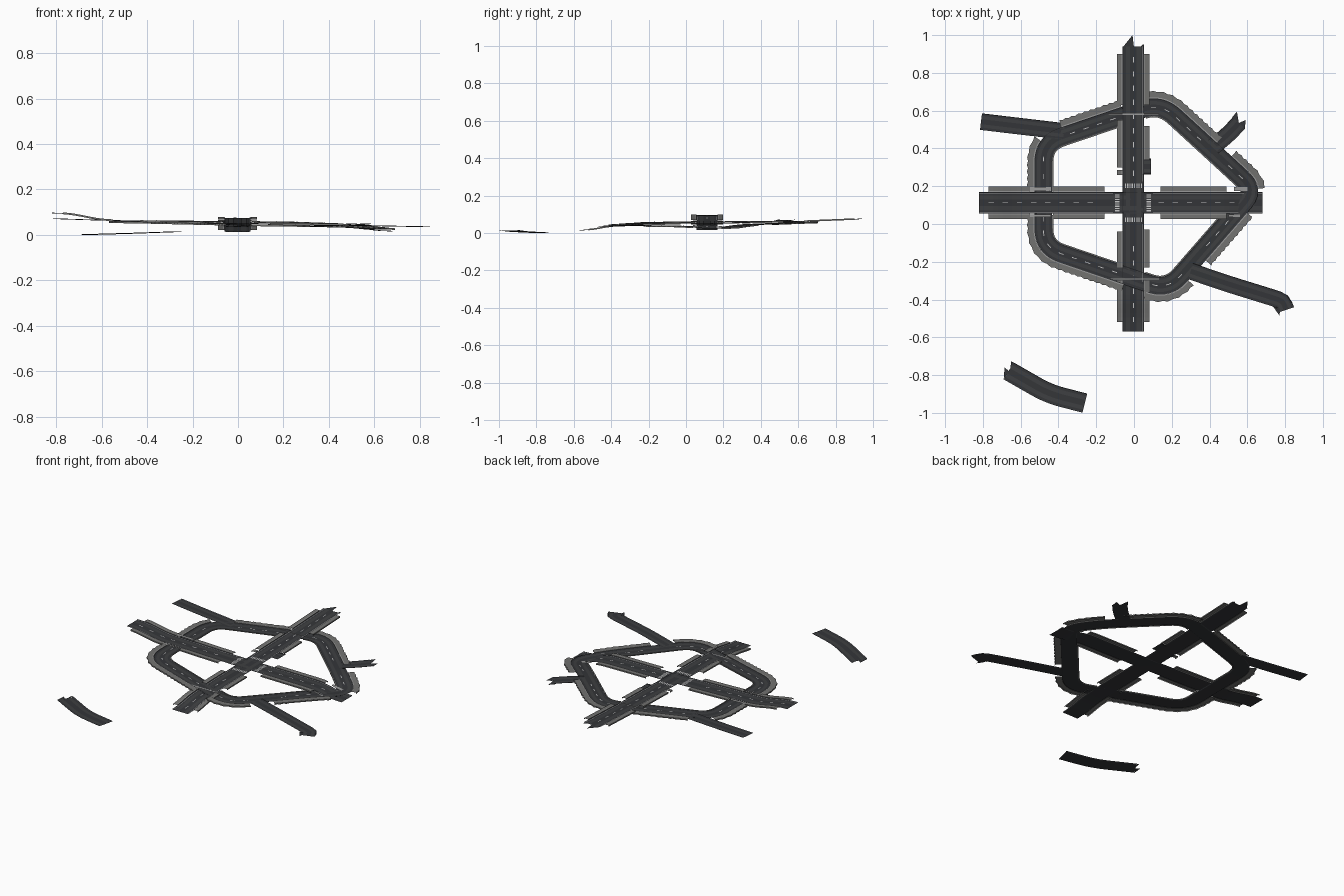
import bpy, math
from mathutils import Vector

if "Cube" in bpy.data.objects:
    bpy.data.objects.remove(bpy.data.objects["Cube"])


def mat(name, c):
    m = bpy.data.materials.new(name)
    m.diffuse_color = (*c, 1)
    m.use_nodes = True
    m.node_tree.nodes["Principled BSDF"].inputs["Base Color"].default_value = m.diffuse_color
    return m


ASPHALT = mat("asphalt", (0.034, 0.036, 0.04))
WORN = mat("worn_asphalt", (0.048, 0.050, 0.053))
PAVING = mat("paving", (0.17, 0.17, 0.165))
KERB = mat("kerb_stone", (0.33, 0.33, 0.33))
PAINT = mat("road_paint", (0.65, 0.65, 0.63))


class Path:
    """Polyline with rounded corners, measured along the ground plan."""

    def __init__(self, corners, cut=0.1, closed=False):
        c = [Vector(p) for p in corners]
        n, pts = len(c), []
        for i, p in enumerate(c):
            if not closed and i in (0, n - 1):
                pts.append(p)
                continue
            a, b = c[i - 1] - p, c[(i + 1) % n] - p
            a = p + a * min(cut / a.length, 0.45)
            b = p + b * min(cut / b.length, 0.45)
            for k in range(9):
                t = k / 8
                pts.append(a * (1 - t) ** 2 + p * 2 * t * (1 - t) + b * t * t)
        if closed:
            pts.append(pts[0].copy())
        self.p, self.s, self.closed = pts, [0], closed
        for a, b in zip(pts, pts[1:]):
            self.s.append(self.s[-1] + (b - a).xy.length)
        self.length = self.s[-1]

    def point(self, s):
        if self.closed:
            s %= self.length
        i = 0
        while i < len(self.s) - 2 and self.s[i + 1] < s:
            i += 1
        d = self.s[i + 1] - self.s[i]
        return self.p[i].lerp(self.p[i + 1], (s - self.s[i]) / d if d else 0)

    def at(self, s, off, dz=0):
        e = 0.008
        lo, hi = s - e, s + e
        if not self.closed:
            lo, hi = max(0, lo), min(self.length, hi)
        t = (self.point(hi) - self.point(lo)).xy.normalized()
        q = self.point(s)
        return Vector((q.x - t.y * off, q.y + t.x * off, q.z + dz))


def mesh(name, verts, faces, m):
    me = bpy.data.meshes.new(name)
    me.from_pydata(verts, [], faces)
    me.materials.append(m)
    ob = bpy.data.objects.new(name, me)
    bpy.context.collection.objects.link(ob)
    return ob


def sweep(name, path, ranges, profiles, m, step=0.025, jag=0):
    """Sweep open (offset, height) profiles along stretches of a path."""
    v, f = [], []
    for s0, s1 in ranges:
        n = max(1, math.ceil((s1 - s0) / step - 1e-6))
        for prof in profiles:
            base, w = len(v), len(prof)
            far = max(abs(o) for o, _ in prof)
            for i in range(n + 1):
                s = s0 + (s1 - s0) * i / n
                for o, h in prof:
                    if jag and abs(o) == far and round(s / step) % 2:
                        o += jag
                    v.append(path.at(s, o, h))
            for i in range(n):
                for k in range(w - 1):
                    a = base + i * w + k
                    f.append((a, a + w, a + w + 1, a + 1))
    return mesh(name, v, f, m)


def flat(o, w, h):
    return [(o - w / 2, h), (o + w / 2, h)]


def dashes(a, b, length=0.028, gap=0.075):
    n = int((b - a) / gap)
    return [(a + i * gap, a + i * gap + length) for i in range(n)]


def road(name, path, w):
    sweep(name, path, [(0, path.length)],
          [[(-w, 0.003), (-w * .9, 0), (w * .9, 0), (w, 0.003)]], ASPHALT)
    sweep(name + "_wheel_tracks", path, [(0, path.length)],
          [flat(-w / 2, w * .4, .0006), flat(w / 2, w * .4, .0006)], WORN)


# Two main roads crossing in the middle
W = 0.057
ew = Path([(-.82, .112, .095), (-.74, .112, .092), (-.60, .112, .064), (-.3, .112, .055),
           (0, .112, .048), (.48, .112, .044), (.59, .112, .019), (.68, .112, .015)], .05)
ns = Path([(-.003, -.57, .013), (-.003, -.5, .017), (-.003, -.4, .036), (-.003, -.2, .045),
           (-.003, .11, .0485), (-.003, .6, .06), (-.003, .94, .074)], .05)
road("east_west_road", ew, W)
road("north_south_road", ns, W)


def arms(path, start, side, spans, name):
    r = [(a - start, b - start) for a, b in spans]
    a, b = side * W, side * (W + .029)
    sweep(name + "_pavement", path, r, [[(a, 0), (a, .006), (b, .006), (b, -.002)]], PAVING)
    sweep(name + "_kerb", path, r, [flat(side * (W + .003), .005, .007)], KERB)


arms(ew, -.82, 1, [(-.77, -.55), (-.43, -.155), (.14, .49)], "north_side")
arms(ew, -.82, -1, [(-.77, -.55), (-.43, -.155), (.14, .49)], "south_side")
arms(ns, -.57, 1, [(-.52, -.30), (-.23, -.04), (.26, .285), (.30, .55), (.63, .90)], "west_side")
arms(ns, -.57, -1, [(-.52, -.30), (-.23, -.03), (.34, .52), (.63, .90)], "east_side")

# Centre dashes, edge lines and zebra crossings
for nm, p, x0, lo, hi in (("east_west", ew, -.82, -.10, .09), ("north_south", ns, -.57, .01, .215)):
    mid = [(0, lo - .01 - x0), (hi + .01 - x0, p.length)]
    sweep(nm + "_dashes", p, dashes(.05, mid[0][1]) + dashes(mid[1][0] + .03, p.length),
          [flat(0, .004, .0012)], PAINT)
    sweep(nm + "_edge_lines", p, mid, [flat(o, .0025, .0014) for o in (-.05, .05)], KERB)
    sweep(nm + "_zebra", p, [(lo - x0, lo + .024 - x0), (hi - .024 - x0, hi - x0)],
          [flat((i - 3.5) * .012, .006, .0014) for i in range(8)], PAINT)

# Five-cornered ring road
R = 0.047
ring = Path([(-.48, .43, .0585), (.14, .64, .054), (.5, .31, .041), (.64, .18, .019),
             (.52, .04, .032), (.18, -.35, .0385), (-.48, -.125, .054)], .1, True)
road("ring_road", ring, R)
gates = [(-.43, .46), (.45, .37), (.32, -.23)]


def keep(s, off):
    q = ring.at(s, off)
    return (abs(q.x) > .065 and abs(q.y - .112) > .065
            and (off < 0 or all(math.hypot(q.x - x, q.y - y) > .075 for x, y in gates)))


N = 180
d = ring.length / N


def cells(off):
    return [(i * d, (i + 1) * d) for i in range(N) if keep((i + .5) * d, off)]


sweep("ring_pavement", ring, cells(.06),
      [[(R, 0), (R, .006), (R + .034, .006), (R + .034, -.002)]], PAVING, d, .006)
sweep("ring_kerb", ring, cells(.06), [flat(R + .003, .005, .007)], KERB)
sweep("ring_inner_kerb", ring, cells(-.05),
      [[(-R, .002), (-R, .005), (-R - .006, .005), (-R - .006, 0)]], PAVING)
sweep("ring_dashes", ring, [(a, b) for a, b in dashes(0, ring.length) if keep(a, 0) and keep(b, 0)],
      [flat(0, .004, .0012)], PAINT)

# Light kerb bars and stop lines where the ring meets the main roads
for nm, p, x0, a, b, o, w in (
        ("west_bar_north", ew, -.82, -.55, -.44, .073, .02), ("west_bar_south", ew, -.82, -.55, -.44, -.068, .014),
        ("east_bar_north", ew, -.82, .53, .60, .073, .02), ("east_bar_south", ew, -.82, .50, .56, -.068, .012),
        ("north_stop_line", ns, -.57, .578, .585, 0, .27), ("south_stop_line", ns, -.57, -.295, -.288, 0, .27)):
    sweep(nm, p, [(a - x0, b - x0)], [flat(o, w, .005)], KERB)

# Side roads and the detached stretch
spurs = {
    "north_west_spur": [(-.37, .49, .058), (-.6, .517, .063), (-.81, .542, .07)],
    "north_east_spur": [(.42, .41, .044), (.50, .475, .046), (.555, .535, .047)],
    "south_east_spur": [(.30, -.25, .039), (.5, -.318, .041), (.75, -.395, .036), (.79, -.41, .035), (.805, -.455, .034)],
    "detached_road": [(-.663, -.778, .0), (-.45, -.90, .006), (-.26, -.948, .013)],
}
for nm, pts in spurs.items():
    road(nm, Path(pts, .08), .052 if nm == "detached_road" else .044)
road("east_stub", Path([(.045, .305, .05), (.09, .305, .05)]), .042)

# Torn, pointed road ends
for nm, tri in {
    "north_tip": [(-.06, .935, .074), (.0, .935, .074), (-.008, 1.0, .076)],
    "north_tip_right": [(.03, .935, .074), (.054, .935, .074), (.05, .955, .075)],
    "north_east_tip": [(.52, .565, .047), (.555, .535, .047), (.545, .595, .048)],
    "north_east_tip_right": [(.555, .535, .047), (.588, .505, .047), (.59, .55, .048)],
    "south_east_tip": [(.735, -.435, .035), (.775, -.44, .035), (.77, -.485, .034)],
    "detached_tip_upper": [(-.638, -.733, .001), (-.655, -.765, .001), (-.65, -.728, .001)],
    "detached_tip_lower": [(-.663, -.778, .0), (-.69, -.823, .0), (-.685, -.76, .0)],
}.items():
    mesh(nm, tri, [(0, 1, 2)], ASPHALT)
